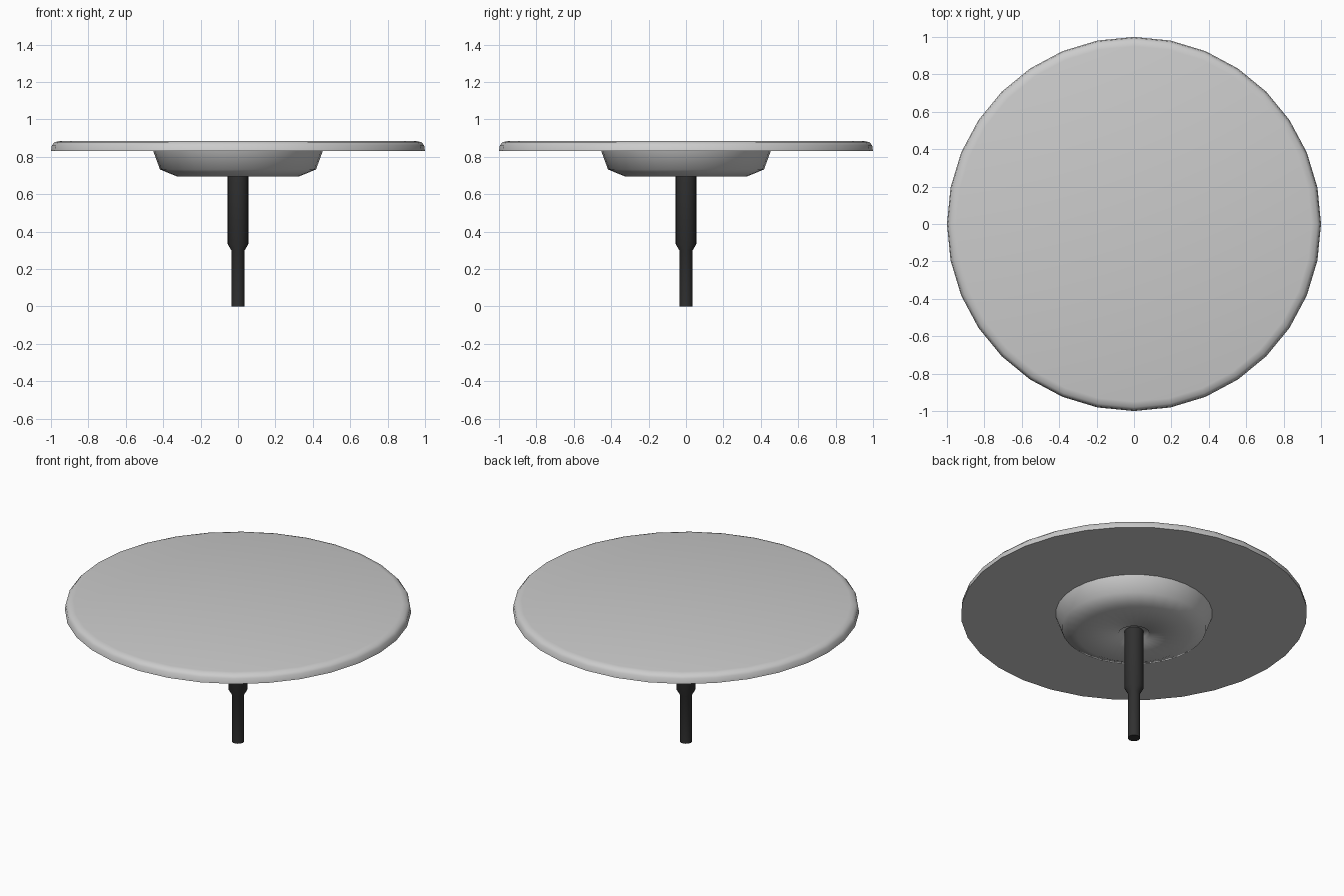
import bpy, bmesh, math

if "Cube" in bpy.data.objects:
    bpy.data.objects.remove(bpy.data.objects["Cube"])

def lathe(name, profile, sides, angle, color=None):
    """Revolve an (r, z) outline about z; r = 0 points become a single pole."""
    bm = bmesh.new()
    rings = []
    for r, z in profile:
        n = sides if r > 0 else 1
        rings.append([bm.verts.new((r * math.cos(2 * math.pi * i / sides),
                                    r * math.sin(2 * math.pi * i / sides), z)) for i in range(n)])
    for a, b in zip(rings, rings[1:]):
        for i in range(sides):
            j = (i + 1) % sides
            quad = [a[i % len(a)], a[j % len(a)], b[j % len(b)], b[i % len(b)]]
            bm.faces.new(list(dict.fromkeys(quad)))
    bmesh.ops.recalc_face_normals(bm, faces=bm.faces)
    mesh = bpy.data.meshes.new(name)
    bm.to_mesh(mesh)
    bm.free()
    ob = bpy.data.objects.new(name, mesh)
    bpy.context.collection.objects.link(ob)
    bpy.ops.object.select_all(action='DESELECT')
    ob.select_set(True)
    bpy.context.view_layer.objects.active = ob
    bpy.ops.object.shade_smooth_by_angle(angle=math.radians(angle))
    if color:
        mat = bpy.data.materials.new(name + "_material")
        mat.diffuse_color = color
        mat.use_nodes = True
        mat.node_tree.nodes["Principled BSDF"].inputs["Base Color"].default_value = mat.diffuse_color
        mesh.materials.append(mat)
    return ob

# Wide disc with a rounded upper rim and flat underside
lathe("disc", [(0, 0.83), (1.0, 0.83), (0.995, 0.862), (0.98, 0.878), (0.95, 0.885), (0, 0.885)], 32, 50)

# Shallow cup under the disc, with a small socket for the stem
lathe("cup", [(0.453, 0.83), (0.417, 0.732), (0.327, 0.695), (0.09, 0.695), (0.08, 0.71), (0, 0.71)], 32, 60)

# Dark stepped stem
lathe("stem", [(0, 0), (0.036, 0), (0.036, 0.30), (0.055, 0.333), (0.055, 0.71), (0, 0.71)],
      24, 40, (0.03, 0.03, 0.03, 1))
